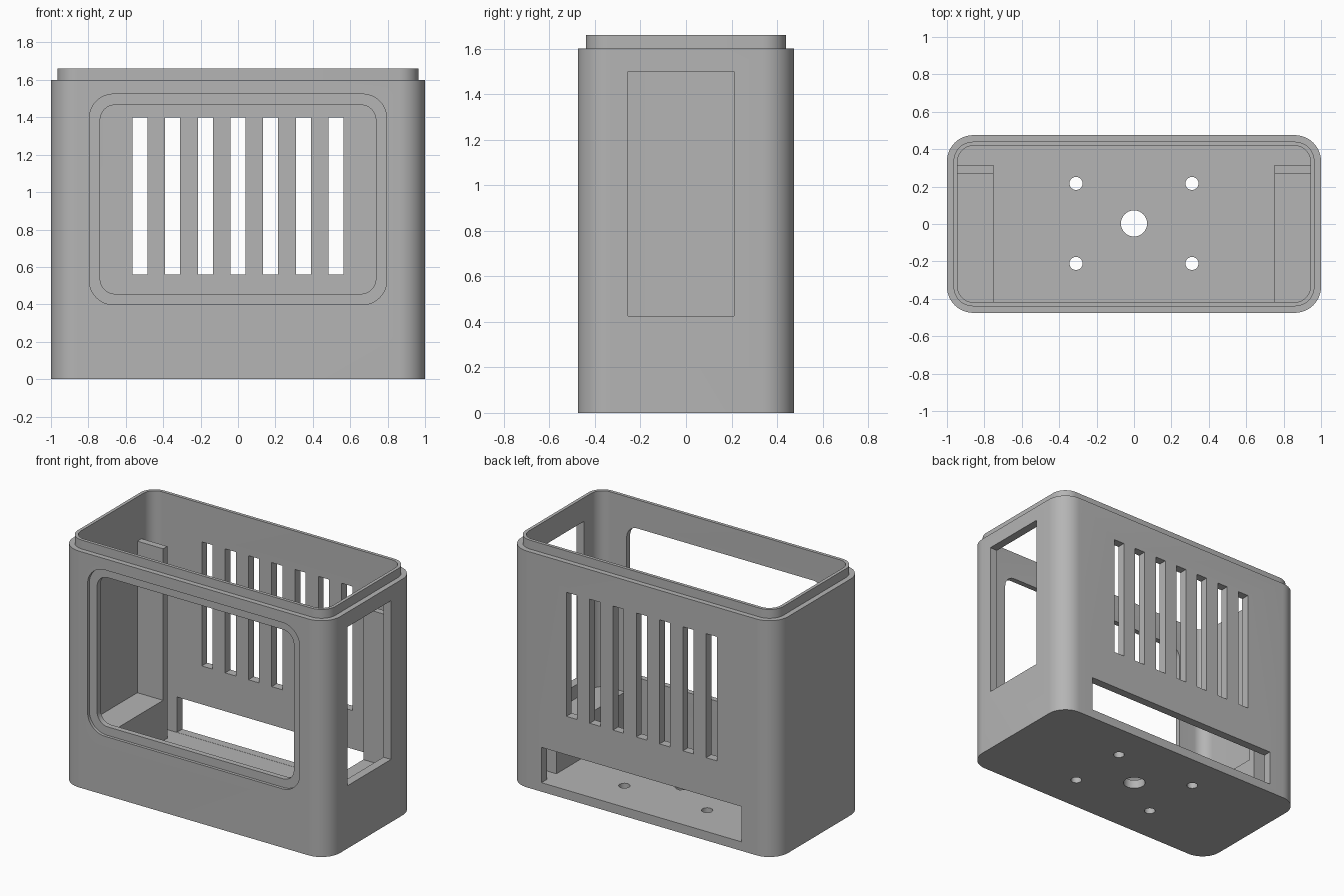
import bpy, bmesh
from math import cos, sin, pi, radians
from mathutils import Matrix, Vector

old = bpy.data.objects.get("Cube")
if old:
    bpy.data.objects.remove(old, do_unlink=True)

# One grey plastic for everything
grey = bpy.data.materials.new("grey_plastic")
grey.use_nodes = True
colour = (0.46, 0.46, 0.46, 1)
grey.diffuse_color = colour
grey.node_tree.nodes["Principled BSDF"].inputs["Base Color"].default_value = colour


def rounded_rect(hx, hy, r, z, steps=12):
    """Ring of points around a rounded rectangle at height z."""
    ring = []
    for k, (sx, sy) in enumerate([(1, 1), (-1, 1), (-1, -1), (1, -1)]):
        for i in range(steps + 1):
            a = (k + i / steps) * pi / 2
            ring.append(Vector((sx * (hx - r) + r * cos(a), sy * (hy - r) + r * sin(a), z)))
    return ring


def loft(bm, rings, matrix=Matrix()):
    """Closed skin through rings, capped at both ends."""
    rows = [[bm.verts.new(matrix @ p) for p in ring] for ring in rings]
    for low, high in zip(rows, rows[1:]):
        for i in range(len(low)):
            j = (i + 1) % len(low)
            bm.faces.new((low[i], low[j], high[j], high[i]))
    bm.faces.new(rows[0][::-1])
    bm.faces.new(rows[-1])


def box(bm, lo, hi):
    lo, hi = Vector(lo), Vector(hi)
    m = Matrix.Translation((lo + hi) / 2) @ Matrix.Diagonal((*(hi - lo), 1))
    bmesh.ops.create_cube(bm, size=1, matrix=m)


def finish(bm, name):
    bmesh.ops.recalc_face_normals(bm, faces=bm.faces)
    mesh = bpy.data.meshes.new(name)
    bm.to_mesh(mesh)
    bm.free()
    mesh.materials.append(grey)
    obj = bpy.data.objects.new(name, mesh)
    bpy.context.collection.objects.link(obj)
    return obj


def activate(obj):
    bpy.ops.object.select_all(action="DESELECT")
    obj.select_set(True)
    bpy.context.view_layer.objects.active = obj


def cut(target, bm, name):
    """Subtract the cutter and discard it."""
    cutter = finish(bm, name)
    cutter.hide_render = True
    mod = target.modifiers.new(name, "BOOLEAN")
    mod.operation, mod.solver, mod.object = "DIFFERENCE", "EXACT", cutter
    activate(target)
    bpy.ops.object.modifier_apply(modifier=name)
    bpy.data.objects.remove(cutter, do_unlink=True)


# Shell: outer wall, stepped rim lip, then the cavity down to the floor
HEIGHT, RIM, FLOOR = 1.6, 1.66, 0.06
bm = bmesh.new()
loft(bm, [rounded_rect(1, 0.475, 0.14, 0),
          rounded_rect(1, 0.475, 0.14, HEIGHT),
          rounded_rect(0.965, 0.44, 0.105, HEIGHT),
          rounded_rect(0.965, 0.44, 0.105, RIM),
          rounded_rect(0.943, 0.418, 0.083, RIM),
          rounded_rect(0.943, 0.418, 0.083, FLOOR)])
shell = finish(bm, "case_shell")

# Front window with a shallow recessed frame
to_front = Matrix.Translation((0, 0, 0.961)) @ Matrix.Rotation(radians(90), 4, "X")
for name, hx, hz, r, depth in [("window_recess", 0.795, 0.563, 0.13, 0.455),
                               ("window_opening", 0.737, 0.505, 0.08, 0.35)]:
    bm = bmesh.new()
    loft(bm, [rounded_rect(hx, hz, r, depth), rounded_rect(hx, hz, r, 0.6)], to_front)
    cut(shell, bm, name)

# Back vent slots and the long low opening
bm = bmesh.new()
for i in range(-3, 4):
    x = i * 0.1745
    box(bm, (x - 0.04, 0.35, 0.56), (x + 0.04, 0.6, 1.4))
box(bm, (-0.75, 0.35, FLOOR + 0.001), (0.75, 0.6, 0.3))
cut(shell, bm, "back_openings")

# Side opening on the left wall
bm = bmesh.new()
box(bm, (0.9, -0.255, 0.425), (1.2, 0.21, 1.5))
cut(shell, bm, "side_opening")

# Floor holes: one large in the middle, four screw holes
bm = bmesh.new()
holes = [(0, 0, 0.07)] + [(sx * 0.31, sy * 0.214, 0.035) for sx in (-1, 1) for sy in (-1, 1)]
for x, y, r in holes:
    bmesh.ops.create_cone(bm, cap_ends=True, segments=32, radius1=r, radius2=r, depth=0.3,
                          matrix=Matrix.Translation((x, y + 0.003, 0)))
cut(shell, bm, "floor_holes")
activate(shell)
bpy.ops.object.shade_smooth_by_angle(angle=radians(30))

# Inner brackets: low ledge with a tall plate behind, one at each end
profile = [(-0.419, FLOOR), (0.315, FLOOR), (0.315, 1.36), (0.27, 1.36), (0.27, 0.334), (-0.419, 0.334)]
for name, side in [("left_bracket", 1), ("right_bracket", -1)]:
    bm = bmesh.new()
    loft(bm, [[Vector((side * x, y, z)) for y, z in profile] for x in (0.75, 0.944)])
    finish(bm, name)
